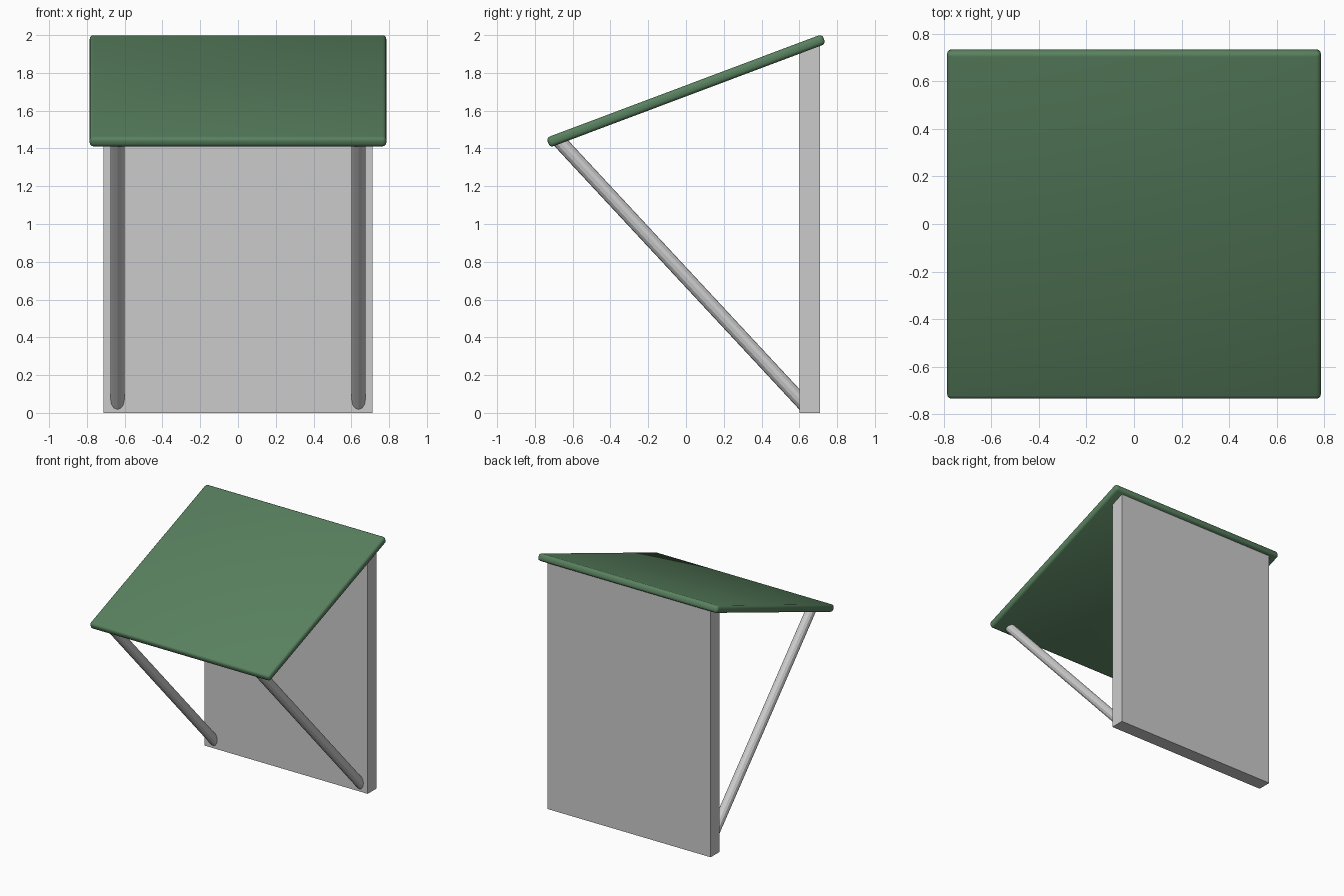
import bpy
import bmesh
from math import radians
from mathutils import Vector

if "Cube" in bpy.data.objects:
    bpy.data.objects.remove(bpy.data.objects["Cube"])

TILT = radians(20.6)


def new_object(name, bm):
    bmesh.ops.recalc_face_normals(bm, faces=bm.faces)
    mesh = bpy.data.meshes.new(name)
    bm.to_mesh(mesh)
    bm.free()
    ob = bpy.data.objects.new(name, mesh)
    bpy.context.collection.objects.link(ob)
    return ob


def smooth(ob):
    bpy.ops.object.select_all(action='DESELECT')
    ob.select_set(True)
    bpy.context.view_layer.objects.active = ob
    bpy.ops.object.shade_smooth_by_angle(angle=radians(35))


def strut(name, x):
    a, b = Vector((x, 0.63, 0.04)), Vector((x, -0.67, 1.438))
    bm = bmesh.new()
    bmesh.ops.create_cone(bm, cap_ends=True, segments=12, radius1=0.037,
                          radius2=0.037, depth=(b - a).length)
    ob = new_object(name, bm)
    ob.location = (a + b) / 2
    ob.rotation_euler = (b - a).to_track_quat('Z', 'Y').to_euler()


# back wall, its top cut to the slope of the roof
bm = bmesh.new()
profile = [(0.60, 0), (0.71, 0), (0.71, 1.96), (0.60, 1.92)]
face = bm.faces.new([bm.verts.new((-0.712, y, z)) for y, z in profile])
ext = bmesh.ops.extrude_face_region(bm, geom=[face])
bmesh.ops.translate(bm, vec=(1.424, 0, 0),
                    verts=[v for v in ext['geom'] if isinstance(v, bmesh.types.BMVert)])
new_object("back_wall", bm)

# sloping roof panel with rounded edges
bm = bmesh.new()
bmesh.ops.create_cube(bm, size=1)
bmesh.ops.scale(bm, vec=(1.57, 1.56, 0.055), verts=bm.verts)
bmesh.ops.bevel(bm, geom=bm.edges[:], offset=0.02, segments=3,
                profile=0.5, affect='EDGES')
roof = new_object("roof_panel", bm)
roof.location = (0, 0, 1.705)
roof.rotation_euler.x = TILT
smooth(roof)
green = bpy.data.materials.new("roof_green")
green.diffuse_color = (0.1, 0.22, 0.115, 1)
green.use_nodes = True
green.node_tree.nodes["Principled BSDF"].inputs["Base Color"].default_value = green.diffuse_color
roof.data.materials.append(green)

# diagonal support struts
strut("strut_left", -0.638)
strut("strut_right", 0.638)
